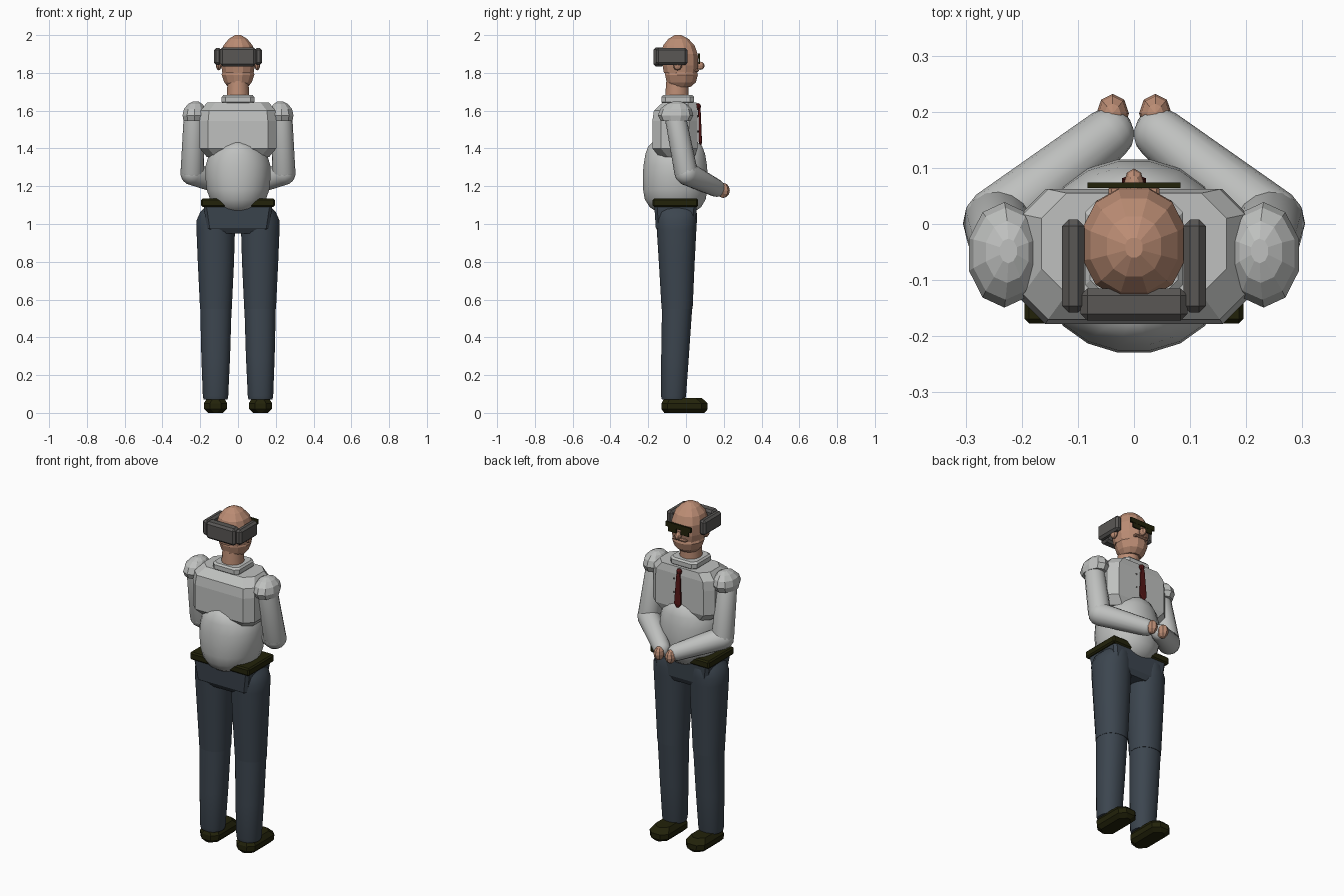
import bpy, bmesh, math
from mathutils import Vector


def material(name, rgb):
    m = bpy.data.materials.new(name)
    m.diffuse_color = (*rgb, 1)
    return m


SHIRT = material("shirt_grey", (0.52, 0.53, 0.52))
SKIN = material("skin", (0.50, 0.265, 0.175))
TROUSER = material("trouser_blue", (0.045, 0.06, 0.078))
HAIR = material("hair_grey", (0.10, 0.095, 0.09))
LEATHER = material("dark_leather", (0.016, 0.016, 0.003))
TIE = material("tie_red", (0.09, 0.008, 0.008))


def finish(name, bm, mat, smooth):
    bmesh.ops.recalc_face_normals(bm, faces=bm.faces)
    me = bpy.data.meshes.new(name)
    bm.to_mesh(me)
    bm.free()
    me.materials.append(mat)
    ob = bpy.data.objects.new(name, me)
    bpy.context.collection.objects.link(ob)
    if smooth:
        bpy.ops.object.select_all(action='DESELECT')
        ob.select_set(True)
        bpy.context.view_layer.objects.active = ob
        bpy.ops.object.shade_smooth_by_angle(angle=math.radians(smooth))
    return ob


def skin_rings(bm, rings):
    loops = [[bm.verts.new(p) for p in r] for r in rings]
    for a, b in zip(loops, loops[1:]):
        n = len(a)
        for i in range(n):
            bm.faces.new((a[i], a[(i + 1) % n], b[(i + 1) % n], b[i]))
    bm.faces.new(loops[0][::-1])
    bm.faces.new(loops[-1])


def loft(name, rings, mat, n=12, power=2, smooth=0):
    """Stack superellipse rings: (z, centre x, centre y, half x, half y)."""
    bm = bmesh.new()
    out = []
    for z, cx, cy, hx, hy in rings:
        ring = []
        for i in range(n):
            t = 2 * math.pi * (i + 0.5) / n
            c, s = math.cos(t), math.sin(t)
            ring.append((cx + hx * math.copysign(abs(c) ** (2 / power), c),
                         cy + hy * math.copysign(abs(s) ** (2 / power), s), z))
        out.append(ring)
    skin_rings(bm, out)
    return finish(name, bm, mat, smooth)


def slab(name, rings, mat, cut=0.04):
    """Stack chamfered rectangles: (z, half x, y min, y max)."""
    bm = bmesh.new()
    out = []
    for z, hx, y0, y1 in rings:
        out.append([(hx, y0 + cut, z), (hx, y1 - cut, z), (hx - cut, y1, z), (cut - hx, y1, z),
                    (-hx, y1 - cut, z), (-hx, y0 + cut, z), (cut - hx, y0, z), (hx - cut, y0, z)])
    skin_rings(bm, out)
    return finish(name, bm, mat, 0)


def limb(name, a, b, ra, rb, mat, n=16):
    """Tapered limb with rounded ends."""
    a, b = Vector(a), Vector(b)
    d = (b - a).normalized()
    u = d.orthogonal().normalized()
    v = d.cross(u)
    steps = [(a, ra, t) for t in (-80, -50, -25, 0)] + [(b, rb, t) for t in (0, 25, 50, 80)]
    rings = []
    for p, r, t in steps:
        t = math.radians(t)
        c = p + d * r * math.sin(t)
        rings.append([c + (u * math.cos(q) + v * math.sin(q)) * r * math.cos(t)
                      for q in (2 * math.pi * i / n for i in range(n))])
    bm = bmesh.new()
    skin_rings(bm, rings)
    return finish(name, bm, mat, 40)


def box(name, x, y, z, mat, bevel=0.0):
    bm = bmesh.new()
    bmesh.ops.create_cube(bm, size=1)
    for v in bm.verts:
        v.co = [lo + (hi - lo) * (c + 0.5) for c, (lo, hi) in zip(v.co, (x, y, z))]
    if bevel:
        bmesh.ops.bevel(bm, geom=bm.edges[:], offset=bevel, segments=1, affect='EDGES')
    return finish(name, bm, mat, 0)


def blob(name, c, r, mat, u=8, v=6):
    bm = bmesh.new()
    bmesh.ops.create_uvsphere(bm, u_segments=u, v_segments=v, radius=1)
    for p in bm.verts:
        p.co = [ci + ri * k for ci, ri, k in zip(c, r, p.co)]
    return finish(name, bm, mat, 0)


# Head, jaw and neck
loft("head", [(1.80, 0, -0.03, 0.085, 0.09), (1.84, 0, -0.03, 0.092, 0.097),
              (1.90, 0, -0.035, 0.094, 0.100), (1.945, 0, -0.038, 0.080, 0.086),
              (1.98, 0, -0.04, 0.050, 0.055), (2.0, 0, -0.042, 0.016, 0.018)], SKIN, 12, 2.2)
loft("jaw", [(1.725, 0, -0.03, 0.055, 0.055), (1.75, 0, -0.025, 0.075, 0.080),
             (1.79, 0, -0.024, 0.090, 0.090), (1.815, 0, -0.026, 0.082, 0.085)], SKIN, 12)
loft("neck", [(1.62, 0, -0.05, 0.064, 0.066), (1.76, 0, -0.045, 0.056, 0.060)], SKIN, 16, 2, 40)
blob("nose", (0, 0.073, 1.838), (0.018, 0.026, 0.022), SKIN)
box("moustache_lip", (-0.045, 0.045), (0.04, 0.068), (1.805, 1.82), SKIN, 0.005)

# Hair band around the back and sides
box("back_hair", (-0.095, 0.095), (-0.172, -0.115), (1.835, 1.935), HAIR, 0.012)
for s, side in ((-1, "left"), (1, "right")):
    box(side + "_hair", sorted((s * 0.088, s * 0.128)), (-0.158, 0.008), (1.842, 1.932), HAIR, 0.012)
    blob(side + "_ear", (s * 0.102, -0.045, 1.845), (0.016, 0.026, 0.032), SKIN)
    # Sunglasses lens
    box(side + "_lens", sorted((s * 0.014, s * 0.066)), (0.066, 0.073), (1.848, 1.895), LEATHER)
box("glasses_bar", (-0.083, 0.083), (0.064, 0.074), (1.875, 1.903), LEATHER)

# Collar and chest
slab("collar", [(1.638, 0.078, -0.122, 0.034), (1.647, 0.087, -0.131, 0.043),
                (1.672, 0.087, -0.131, 0.043), (1.682, 0.078, -0.122, 0.034)], SHIRT, 0.022)
slab("chest", [(1.355, 0.165, -0.14, 0.045), (1.40, 0.203, -0.178, 0.062),
               (1.545, 0.203, -0.178, 0.062), (1.60, 0.198, -0.17, 0.062),
               (1.642, 0.165, -0.125, 0.055)], SHIRT, 0.045)

# Round belly
loft("belly", [(1.047, 0, -0.055, 0.04, 0.05), (1.06, 0, -0.055, 0.085, 0.095),
               (1.09, 0, -0.056, 0.122, 0.138), (1.13, 0, -0.057, 0.15, 0.163),
               (1.18, 0, -0.057, 0.167, 0.172), (1.25, 0, -0.057, 0.175, 0.174),
               (1.31, 0, -0.057, 0.173, 0.170), (1.37, 0, -0.057, 0.155, 0.160),
               (1.41, 0, -0.057, 0.115, 0.145), (1.435, 0, -0.057, 0.05, 0.12)], SHIRT, 20, 2.1, 40)

# Tie and shirt buttons
blob("tie_knot", (0, 0.064, 1.622), (0.017, 0.015, 0.018), TIE)
loft("tie", [(1.415, 0, 0.076, 0.008, 0.006), (1.435, 0, 0.076, 0.022, 0.009),
             (1.60, 0, 0.071, 0.012, 0.007), (1.615, 0, 0.069, 0.008, 0.006)], TIE, 8, 4)
for z in (1.49, 1.57):
    blob("shirt_button", (0.035, 0.062, z), (0.006, 0.005, 0.006), HAIR, 6, 4)

# Belt and hips
box("belt", (-0.195, 0.195), (-0.177, 0.064), (1.09, 1.135), LEATHER, 0.008)
slab("hips", [(0.95, 0.15, -0.14, 0.035), (0.98, 0.165, -0.16, 0.05),
              (1.10, 0.183, -0.168, 0.057)], TROUSER, 0.015)

for s, side in ((-1, "left"), (1, "right")):
    # Trouser legs
    loft(side + "_thigh", [(0.55, s * 0.117, -0.047, 0.085, 0.083), (0.80, s * 0.117, -0.049, 0.097, 0.096),
                           (0.97, s * 0.118, -0.05, 0.103, 0.106), (1.02, s * 0.118, -0.05, 0.102, 0.109),
                           (1.065, s * 0.115, -0.05, 0.085, 0.108), (1.095, s * 0.11, -0.05, 0.06, 0.10)],
         TROUSER, 20, 2.2, 40)
    loft(side + "_shin", [(0.07, s * 0.119, -0.066, 0.064, 0.062), (0.09, s * 0.119, -0.066, 0.068, 0.067),
                          (0.30, s * 0.118, -0.058, 0.077, 0.074), (0.56, s * 0.117, -0.047, 0.084, 0.081)],
         TROUSER, 20, 2.2, 40)
    # Shoe
    slab(side + "_shoe", [(0.0, 0.04, -0.115, 0.098), (0.02, 0.06, -0.13, 0.115),
                          (0.05, 0.062, -0.13, 0.115), (0.078, 0.045, -0.115, 0.085)],
         LEATHER, 0.032).location.x = s * 0.119
    # Shoulder cap, sleeve and hand
    loft(side + "_shoulder", [(1.545, s * 0.231, -0.055, 0.06, 0.078), (1.575, s * 0.231, -0.055, 0.066, 0.094),
                              (1.61, s * 0.229, -0.053, 0.06, 0.082), (1.635, s * 0.226, -0.05, 0.04, 0.055),
                              (1.648, s * 0.224, -0.048, 0.016, 0.022)], SHIRT, 10)
    limb(side + "_upper_arm", (s * 0.232, -0.055, 1.56), (s * 0.242, 0.0, 1.275), 0.056, 0.062, SHIRT)
    limb(side + "_forearm", (s * 0.242, 0.003, 1.268), (s * 0.046, 0.160, 1.19), 0.063, 0.047, SHIRT)
    blob(side + "_hand", (s * 0.038, 0.197, 1.178), (0.029, 0.035, 0.040), SKIN)
